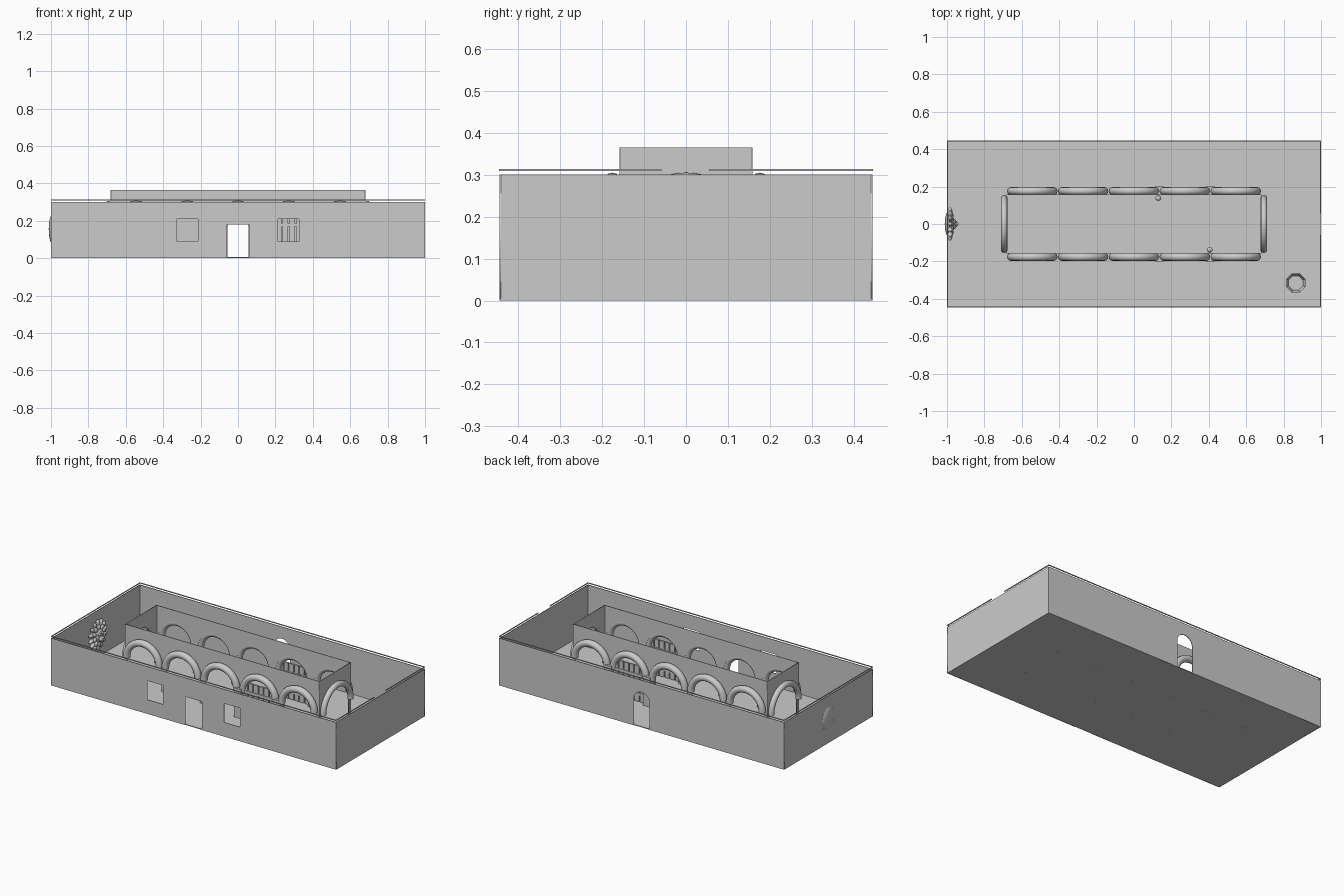
import bpy, math
from math import pi, sin, cos
from mathutils import Matrix, Vector

if "Cube" in bpy.data.objects:
    bpy.data.objects.remove(bpy.data.objects["Cube"])

stone = bpy.data.materials.new("grey stone")
stone.use_nodes = True
GREY = (0.6, 0.6, 0.6, 1)
stone.diffuse_color = GREY
stone.node_tree.nodes["Principled BSDF"].inputs["Base Color"].default_value = GREY

L, W, H = 1.0, 0.443, 0.3         # courtyard half length, half width, wall height
BX, BY, TOP = 0.68, 0.157, 0.365  # arcade half length, half width, top
SPRING, BAY = 0.17, 0.272


def place(ob, name):
    ob.name = name
    ob.data.materials.clear()
    ob.data.materials.append(stone)
    return ob


def smooth(ob):
    bpy.ops.object.select_all(action='DESELECT')
    ob.select_set(True)
    bpy.context.view_layer.objects.active = ob
    bpy.ops.object.shade_smooth_by_angle(angle=0.7)


def box(name, lo, hi):
    lo, hi = Vector(lo), Vector(hi)
    bpy.ops.mesh.primitive_cube_add(size=1, location=(lo + hi) / 2)
    ob = place(bpy.context.object, name)
    ob.scale = hi - lo
    return ob


def ball(name, loc, scale):
    bpy.ops.mesh.primitive_uv_sphere_add(segments=16, ring_count=10, radius=1, location=loc)
    ob = place(bpy.context.object, name)
    ob.scale = scale
    smooth(ob)
    return ob


def curve_mesh(name, loops, matrix, closed=True, **settings):
    """Turn 2D loops into a filled panel, or an open path into a tube."""
    cu = bpy.data.curves.new(name, 'CURVE')
    for key, value in settings.items():
        setattr(cu, key, value)
    for pts in loops:
        sp = cu.splines.new('POLY')
        sp.points.add(len(pts) - 1)
        for p, (u, v) in zip(sp.points, pts):
            p.co = (u, v, 0, 1)
        sp.use_cyclic_u = closed
    tmp = bpy.data.objects.new(name, cu)
    bpy.context.collection.objects.link(tmp)
    mesh = bpy.data.meshes.new_from_object(tmp.evaluated_get(bpy.context.evaluated_depsgraph_get()))
    bpy.data.objects.remove(tmp)
    ob = bpy.data.objects.new(name, mesh)
    bpy.context.collection.objects.link(ob)
    ob.matrix_world = matrix
    return place(ob, name)


def panel(name, loops, matrix):
    return curve_mesh(name, loops, matrix, dimensions='2D', fill_mode='BOTH', extrude=0.002)


def upright(x, y, turn):
    """Stand a flat drawing up at a spot, turned about z."""
    return Matrix.Translation((x, y, 0)) @ Matrix.Rotation(turn, 4, 'Z') @ Matrix.Rotation(pi / 2, 4, 'X')


def arc(cx, cz, r, steps=20):
    return [(cx - r * cos(pi * i / steps), cz + r * sin(pi * i / steps)) for i in range(steps + 1)]


def rect(x0, x1, z0, z1):
    return [(x0, z0), (x1, z0), (x1, z1), (x0, z1)]


def wall_outline(half, top, gaps):
    """Wall silhouette whose lower edge climbs around each opening."""
    pts = [(-half, 0)]
    for gap in gaps:
        pts += [(gap[0][0], 0)] + gap + [(gap[-1][0], 0)]
    return pts + [(half, 0), (half, top), (-half, top)]


# Floor and outer walls
box("floor", (-L, -W, 0), (L, W, 0.005))
front_door = [(-0.058, 0.18), (0.058, 0.18)]
panel("front_wall", [wall_outline(L, H, [front_door]),
                     rect(-0.325, -0.215, 0.09, 0.21), rect(0.215, 0.325, 0.09, 0.21)],
      upright(0, -W, 0))
panel("back_wall", [wall_outline(L, H, [arc(0, 0.17, 0.055)])], upright(0, W, 0))
for side, name in ((-1, "right_wall"), (1, "left_wall")):
    panel(name, [rect(-W, W, 0, H)], upright(side * (L - 0.002), 0, pi / 2))

# Thin rail above the walls, broken at one end
z0, z1, t = 0.309, 0.314, 0.005
for side, name in ((-1, "front_rail"), (1, "back_rail")):
    box(name, (-L, side * W - t / 2, z0), (L, side * W + t / 2, z1))
box("right_rail", (-L, -W, z0), (t - L, W, z1))
box("left_rail_front", (L - t, -W, z0), (L, -0.058, z1))
box("left_rail_back", (L - t, 0.055, z0), (L, W, z1))

# Open arcade with arched bays
centres = [(i - 2) * BAY for i in range(5)]
for side, name in ((-1, "front"), (1, "back")):
    panel(name + "_arcade", [wall_outline(BX, TOP, [arc(c, SPRING, 0.118) for c in centres])],
          upright(0, side * BY, 0))
    for c in centres:
        smooth(curve_mesh(name + "_arch_moulding", [arc(c, SPRING, 0.114, 28)],
                          upright(0, side * (BY + 0.019), 0), closed=False, dimensions='3D',
                          bevel_depth=0.021, bevel_resolution=4, use_fill_caps=True))
for side, name in ((-1, "right"), (1, "left")):
    panel(name + "_arcade_end", [wall_outline(BY, TOP, [arc(0, SPRING - 0.02, 0.137)])],
          upright(side * BX, 0, pi / 2))
    smooth(curve_mesh(name + "_end_moulding", [arc(0, SPRING - 0.02, 0.137, 28)],
                      upright(side * (BX + 0.014), 0, pi / 2), closed=False, dimensions='3D',
                      bevel_depth=0.018, bevel_resolution=4, use_fill_caps=True))

# Plank gates in one bay on each side, with posts and a handle
for side, name in ((-1, "front"), (1, "back")):
    y = side * 0.178
    for x in (0.136, 0.408):
        box(name + "_gate_post", (x - 0.025, y - 0.022, 0), (x + 0.025, y + 0.022, 0.19))
    for i in range(6):
        x = 0.272 + (i - 2.5) * 0.037
        box(name + "_gate_plank", (x - 0.015, y - 0.006, 0.01), (x + 0.015, y + 0.006, 0.235))
    for z in (0.05, 0.17):
        box(name + "_gate_bar", (0.16, y - 0.009, z), (0.385, y + 0.009, z + 0.015))
    hx = 0.13 if side > 0 else 0.405
    box(name + "_handle_arm", (hx - 0.005, side * 0.158 - 0.012, 0.13), (hx + 0.005, side * 0.158 + 0.012, 0.14))
    ball(name + "_handle", (hx, side * 0.138, 0.135), (0.016, 0.014, 0.016))

# Octagonal basin in the corner
bpy.ops.mesh.primitive_cylinder_add(vertices=8, radius=0.055, depth=0.07, location=(0.865, -0.315, 0.035),
                                    rotation=(0, 0, pi / 8))
basin = place(bpy.context.object, "basin")
top = max(basin.data.polygons, key=lambda f: f.center.z + f.normal.z)
import bmesh
bm = bmesh.new()
bm.from_mesh(basin.data)
bm.faces.ensure_lookup_table()
face = bm.faces[top.index]
bmesh.ops.inset_region(bm, faces=[face], thickness=0.014)
bmesh.ops.translate(bm, verts=face.verts, vec=(0, 0, -0.04))
bm.to_mesh(basin.data)
bm.free()

# Animal mask with a shaggy mane on the end wall
mx, mz = -L + 0.006, 0.155
ball("mask_base", (mx, 0, mz), (0.018, 0.065, 0.075))
for ring, count, size in ((0.068, 14, 0.022), (0.046, 10, 0.02)):
    for i in range(count):
        a = 2 * pi * i / count
        tuft = ball("mask_mane_tuft", (mx + 0.028 - ring * 0.25, ring * sin(a), mz + ring * 1.12 * cos(a)),
                    (0.012, 0.012, size))
        tuft.rotation_euler = (-a, 0, 0)
ball("mask_face", (mx + 0.016, 0, mz), (0.022, 0.038, 0.045))
ball("mask_muzzle", (mx + 0.034, 0, mz - 0.016), (0.018, 0.02, 0.018))
ball("mask_nose", (mx + 0.047, 0, mz - 0.007), (0.008, 0.009, 0.007))
for side in (-1, 1):
    ball("mask_brow", (mx + 0.033, side * 0.015, mz + 0.014), (0.009, 0.012, 0.007))
    ball("mask_ear", (mx + 0.018, side * 0.036, mz + 0.042), (0.01, 0.013, 0.013))
